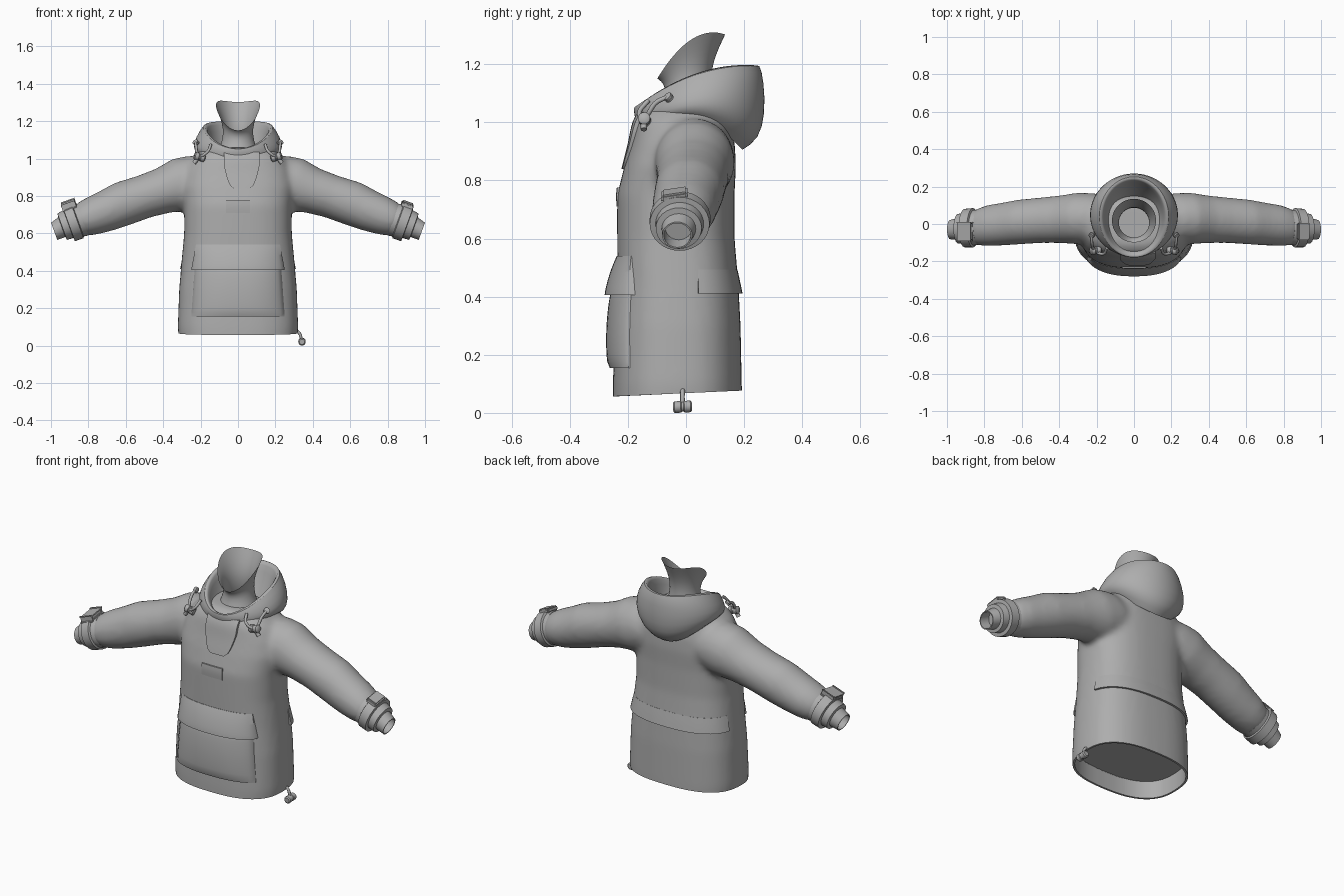
import bpy, bmesh, math
from mathutils import Vector
from mathutils.bvhtree import BVHTree

if "Cube" in bpy.data.objects:
    bpy.data.objects.remove(bpy.data.objects["Cube"])

grey = bpy.data.materials.new("fabric grey")
grey.diffuse_color = (0.42, 0.42, 0.42, 1)
grey.use_nodes = True
grey.node_tree.nodes["Principled BSDF"].inputs["Base Color"].default_value = grey.diffuse_color


def finish(name, bm, angle=40, subsurf=0):
    bmesh.ops.recalc_face_normals(bm, faces=bm.faces)
    me = bpy.data.meshes.new(name)
    bm.to_mesh(me)
    bm.free()
    me.materials.append(grey)
    me.shade_smooth()
    me.set_sharp_from_angle(angle=math.radians(angle))
    ob = bpy.data.objects.new(name, me)
    bpy.context.collection.objects.link(ob)
    if subsurf:
        ob.modifiers.new("subsurf", 'SUBSURF').levels = subsurf
        ob.modifiers["subsurf"].render_levels = subsurf
    return ob


def loft(bm, rings, cap=True):
    vs = [[bm.verts.new(p) for p in r] for r in rings]
    n = len(vs[0])
    for a, b in zip(vs, vs[1:]):
        for i in range(n):
            bm.faces.new((a[i], a[(i + 1) % n], b[(i + 1) % n], b[i]))
    if cap:
        bm.faces.new(vs[0])
        bm.faces.new(vs[-1])


def flat_ring(cy, rx, ry, zf, zm, zb, power=2.0, n=40):
    """Horizontal ring; height runs from zf (front) over zm to zb (back)."""
    pts = []
    for i in range(n):
        a = 2 * math.pi * i / n
        c, s = math.cos(a), math.sin(a)
        x = rx * math.copysign(abs(c) ** (2 / power), c)
        t = math.copysign(abs(s) ** (2 / power), s)
        pts.append((x, cy + ry * t, zm + (zb - zf) / 2 * t + ((zb + zf) / 2 - zm) * t * t))
    return pts


def arm_ring(side, x, y, z, rz, ry, n=32):
    """Ring square to the sleeve direction."""
    pts = []
    for i in range(n):
        a = 2 * math.pi * i / n
        h = rz * math.sin(a)
        pts.append((side * (x + 0.34 * h), y + ry * math.cos(a), z + 0.94 * h))
    return pts


# Jacket body and sleeves, fused into one soft shell
bm = bmesh.new()
body = [(-.03, -.03, .312, .222), (.1, -.03, .322, .222), (.3, -.028, .315, .216),
        (.45, -.028, .302, .208), (.6, -.035, .288, .202), (.75, -.035, .288, .202),
        (.85, -.02, .3, .192), (.93, -.01, .285, .178), (1.0, -.01, .25, .162),
        (1.04, -.01, .205, .14), (1.06, 0, .15, .11)]
loft(bm, [flat_ring(cy, rx, ry, z, z, z, 2.6) for z, cy, rx, ry in body])
sleeve = [(.12, .03, .89, .12, .12), (.22, .03, .878, .145, .135), (.3, .03, .86, .147, .138),
          (.4, .025, .828, .124, .127), (.5, .02, .797, .117, .122), (.62, .01, .757, .12, .12),
          (.7, 0, .722, .112, .115), (.78, -.008, .692, .103, .11), (.83, -.015, .674, .092, .1),
          (.87, -.02, .66, .07, .08)]
for side in (1, -1):
    loft(bm, [arm_ring(side, *r) for r in sleeve])
shell = finish("shell_base", bm)
rm = shell.modifiers.new("remesh", 'REMESH')
rm.mode, rm.voxel_size = 'VOXEL', 0.016
sm = shell.modifiers.new("smooth", 'SMOOTH')
sm.factor, sm.iterations = 0.5, 8
bm = bmesh.new()
bm.from_object(shell, bpy.context.evaluated_depsgraph_get())
bpy.data.objects.remove(shell)
# Open hem with a turned-in lining
bmesh.ops.bisect_plane(bm, geom=bm.verts[:] + bm.edges[:] + bm.faces[:], dist=1e-5,
                       plane_co=(0, 0, .068), plane_no=(0, .045, -1), clear_outer=True)
edge = [e for e in bm.edges if e.is_boundary]
for sx, sy, up in ((.965, .95, 0), (1, 1, .1)):
    new = bmesh.ops.extrude_edge_only(bm, edges=edge)["geom"]
    for v in (g for g in new if isinstance(g, bmesh.types.BMVert)):
        v.co = (v.co.x * sx, (v.co.y + .03) * sy - .03, v.co.z + up)
    edge = [g for g in new if isinstance(g, bmesh.types.BMEdge) and g.is_boundary]
bmesh.ops.edgeloop_fill(bm, edges=edge)
tree = BVHTree.FromBMesh(bm)
finish("jacket_body", bm, 50)


def patch(name, ray, offset, nu=24, nv=12):
    """Raised panel lying on the jacket; ray(u, v) gives start and direction."""
    bm = bmesh.new()
    us = [0] + [i / nu for i in range(nu + 1)] + [1]
    vs = [0] + [i / nv for i in range(nv + 1)] + [1]
    grid = []
    for j, v in enumerate(vs):
        row = []
        for i, u in enumerate(us):
            start, d = ray(u, v)
            d = Vector(d).normalized()
            hit = tree.ray_cast(Vector(start), d)[0]
            rim = i in (0, len(us) - 1) or j in (0, len(vs) - 1)
            row.append(bm.verts.new(hit - d * (-.01 if rim else offset(u, v))))
        grid.append(row)
    for a, b in zip(grid, grid[1:]):
        for i in range(len(us) - 1):
            bm.faces.new((a[i], a[i + 1], b[i + 1], b[i]))
    return finish(name, bm, 45)


def front(x0, x1, z0, z1, widen=lambda v: 1):
    mid, half = (x0 + x1) / 2, (x1 - x0) / 2
    return lambda u, v: ((mid + (2 * u - 1) * half * widen(v), -2, z0 + (z1 - z0) * v), (0, 1, 0))


def puff(t):
    return max(0, math.sin(math.pi * t)) ** .4


# Kangaroo pocket with flap, chest patch and neck placket
patch("front_pocket", front(-.25, .25, .155, .43, lambda v: 1 - .08 * v),
      lambda u, v: .004 + .026 * puff(u) * (.35 + .65 * puff(v)))
patch("pocket_flap", front(-.25, .25, .405, .54, lambda v: 1 - .1 * v),
      lambda u, v: .002 + (.016 + .024 * puff(u)) * (1 - v ** 1.6))
patch("chest_patch", front(-.065, .065, .71, .775), lambda u, v: .002 + .006 * v, 6, 4)
patch("neck_placket", front(-.075, .115, .84, 1.035,
      lambda v: .45 + .55 * min(1, v * 1.6) ** .5), lambda u, v: .008 + .008 * v)


# Back flap wrapping round to the sides
def round_ray(u, v):
    a = math.radians(8 + 164 * u)
    x, y, z = math.cos(a), math.sin(a), .41 + .083 * v
    return (2 * x, 2 * y, z), (-x, -y, 0)


patch("back_flap", round_ray, lambda u, v: .001 + .012 * (1 - v), 48, 4)

# Lowered hood, rings from the inside of the collar over the rim to the underside
bm = bmesh.new()
loft(bm, [flat_ring(*r) for r in (
    (.03, .125, .12, 1.0, 1.03, 1.0), (.035, .15, .17, 1.02, 1.09, 1.1),
    (.035, .164, .198, 1.055, 1.165, 1.19), (.036, .182, .218, 1.055, 1.178, 1.208),
    (.045, .228, .224, 1.03, 1.11, 1.14), (.05, .24, .224, 1.0, 1.06, 1.03),
    (.045, .225, .207, .975, 1.03, .94), (.025, .19, .17, .96, 1.01, .905))], cap=False)
finish("hood", bm, 60, 1)

# Flared neck gaiter
bm = bmesh.new()
loft(bm, [flat_ring(*r) for r in (
    (.01, .13, .125, .98, 1.0, .98), (.005, .095, .09, 1.05, 1.06, 1.06),
    (.007, .077, .076, 1.1, 1.13, 1.15), (.01, .085, .085, 1.125, 1.19, 1.21),
    (.015, .1, .1, 1.14, 1.24, 1.26), (.018, .118, .117, 1.15, 1.285, 1.302))], cap=False)
finish("neck_gaiter", bm, 60, 1)


def cord(name, pts, r=.008):
    cu = bpy.data.curves.new(name, 'CURVE')
    cu.dimensions, cu.bevel_depth, cu.bevel_resolution = '3D', r, 2
    cu.use_fill_caps = True
    sp = cu.splines.new('BEZIER')
    sp.bezier_points.add(len(pts) - 1)
    for b, p in zip(sp.bezier_points, pts):
        b.co = p
        b.handle_left_type = b.handle_right_type = 'AUTO'
    cu.materials.append(grey)
    bpy.context.collection.objects.link(bpy.data.objects.new(name, cu))


def toggle(name, centre, axis, r, length):
    """Cord lock: a short barrel with a waisted middle."""
    bm = bmesh.new()
    q = Vector(axis).to_track_quat('Z', 'Y')
    prof = [(-.5, .7), (-.42, 1), (-.1, 1), (-.05, .85), (.05, .85), (.1, 1), (.42, 1), (.5, .7)]
    loft(bm, [[Vector(centre) + q @ Vector((r * k * math.cos(i * math.pi / 8),
               r * k * math.sin(i * math.pi / 8), t * length)) for i in range(16)] for t, k in prof])
    finish(name, bm)


for side, tag in ((1, "left"), (-1, "right")):
    # Stepped cuff with an open inner sleeve
    bm = bmesh.new()
    cuff = [(.83, -.016, .674, .09), (.855, -.02, .668, .09), (.86, -.02, .668, .1),
            (.905, -.022, .65, .098), (.907, -.022, .65, .079), (.94, -.025, .635, .075),
            (.942, -.025, .633, .056), (.983, -.03, .611, .049), (.983, -.03, .611, .044),
            (.93, -.025, .637, .044)]
    loft(bm, [arm_ring(side, x, y, z, r, r * 1.05) for x, y, z, r in cuff])
    finish("cuff_" + tag, bm, 30)
    # Cuff strap tab
    bm = bmesh.new()
    bmesh.ops.create_cube(bm, size=1)
    for v in bm.verts:
        a, b, h = v.co.x * .065, v.co.y * .09, v.co.z * .026
        v.co = (side * (.905 + .94 * a + .34 * h), -.04 + b, .752 - .34 * a + .94 * h + .15 * b)
    bmesh.ops.bevel(bm, geom=bm.edges[:], offset=.006, segments=2, affect='EDGES')
    finish("cuff_tab_" + tag, bm)
    # Hood drawcord and cord lock
    cord("hood_cord_" + tag, [(side * x, y, z) for x, y, z in (
        (.225, -.05, 1.09), (.225, -.1, 1.07), (.205, -.145, 1.015),
        (.165, -.16, 1.035), (.145, -.13, 1.075))])
    cord("cord_tail_" + tag, [(side * .205, -.145, 1.015), (side * .235, -.145, .975)], .011)
    toggle("hood_toggle_" + tag, (side * .205, -.142, 1.008), (side, -.1, .25), .021, .06)
    toggle("cord_eyelet_" + tag, (side * .225, -.06, 1.085), (side * .5, -.6, .6), .016, .02)

# Hem drawcord on one side
cord("hem_cord", [(.3, -.01, .085), (.325, -.012, .07), (.342, -.012, .025)])
toggle("hem_toggle", (.342, -.012, .021), (0, 1, .05), .02, .065)
